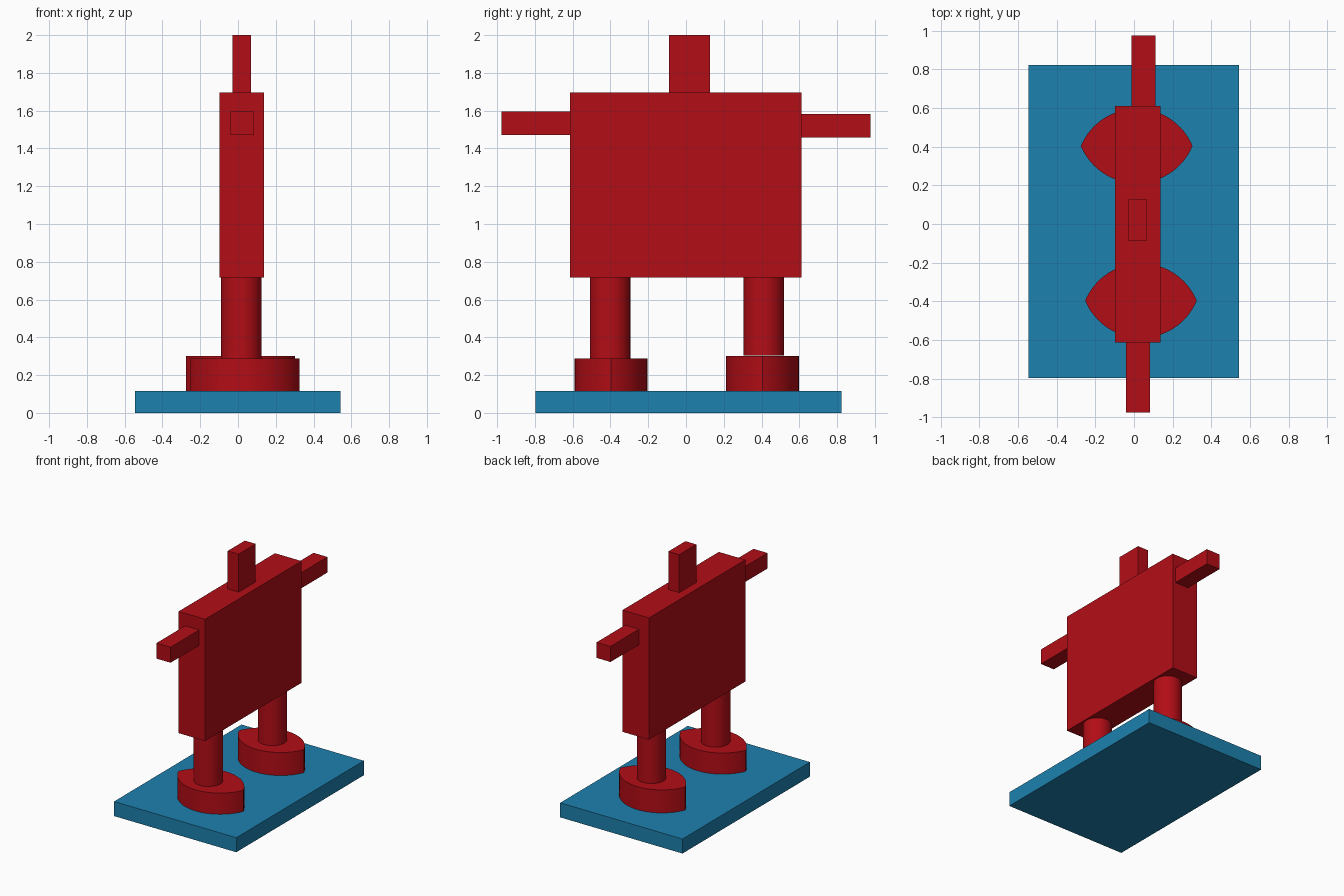
import bpy, bmesh
from math import sqrt, asin, sin, cos

if "Cube" in bpy.data.objects:
    bpy.data.objects.remove(bpy.data.objects["Cube"])


def material(name, color):
    mat = bpy.data.materials.new(name)
    mat.diffuse_color = color
    mat.use_nodes = True
    mat.node_tree.nodes["Principled BSDF"].inputs["Base Color"].default_value = mat.diffuse_color
    return mat


RED = material("red", (0.45, 0.004, 0.008, 1))
BLUE = material("blue", (0.012, 0.22, 0.43, 1))


def finish(obj, name, mat, smooth=False):
    obj.name = name
    obj.data.materials.append(mat)
    if smooth:
        bpy.ops.object.select_all(action='DESELECT')
        obj.select_set(True)
        bpy.context.view_layer.objects.active = obj
        bpy.ops.object.shade_smooth_by_angle()
    return obj


def box(name, x, y, z, mat=RED):
    """Box from (min, max) pairs."""
    bpy.ops.mesh.primitive_cube_add(size=1)
    obj = bpy.context.object
    for v in obj.data.vertices:
        v.co = [(b[0] + b[1]) / 2 + c * (b[1] - b[0]) for c, b in zip(v.co, (x, y, z))]
    return finish(obj, name, mat)


def leg(name, x, y, z0, z1, r=0.107):
    bpy.ops.mesh.primitive_cylinder_add(vertices=64, radius=r, depth=z1 - z0,
                                        location=(x, y, (z0 + z1) / 2))
    return finish(bpy.context.object, name, RED, True)


def foot(name, x, y, z0, z1, half_len=0.289, half_wid=0.193, steps=32):
    """Lens outline made of two circular arcs, extruded upwards."""
    r = (half_len ** 2 + half_wid ** 2) / (2 * half_wid)
    a = asin(half_len / r)
    bm = bmesh.new()
    verts = []
    for side in (1, -1):
        for i in range(steps):
            t = a - 2 * a * i / steps
            verts.append(bm.verts.new((x + side * r * sin(t),
                                       y + side * (r * cos(t) - (r - half_wid)), z0)))
    face = bm.faces.new(verts)
    ext = bmesh.ops.extrude_face_region(bm, geom=[face])
    top = [g for g in ext["geom"] if isinstance(g, bmesh.types.BMVert)]
    bmesh.ops.translate(bm, verts=top, vec=(0, 0, z1 - z0))
    bmesh.ops.recalc_face_normals(bm, faces=bm.faces)
    mesh = bpy.data.meshes.new(name)
    bm.to_mesh(mesh)
    bm.free()
    obj = bpy.data.objects.new(name, mesh)
    bpy.context.collection.objects.link(obj)
    return finish(obj, name, RED, True)


# Base plate
box("base", (-0.545, 0.543), (-0.797, 0.823), (0, 0.117), BLUE)

# Feet and legs
foot("front_foot", 0.036, -0.397, 0.117, 0.287)
foot("back_foot", 0.014, 0.404, 0.117, 0.302)
leg("front_leg", 0.018, -0.402, 0.287, 0.716)
leg("back_leg", 0.018, 0.412, 0.305, 0.716)

# Torso, head and arms
box("torso", (-0.099, 0.137), (-0.613, 0.612), (0.716, 1.695))
box("head", (-0.029, 0.068), (-0.089, 0.128), (1.695, 2.0))
box("front_arm", (-0.041, 0.084), (-0.977, -0.613), (1.47, 1.595))
box("back_arm", (-0.012, 0.112), (0.612, 0.977), (1.457, 1.582))
